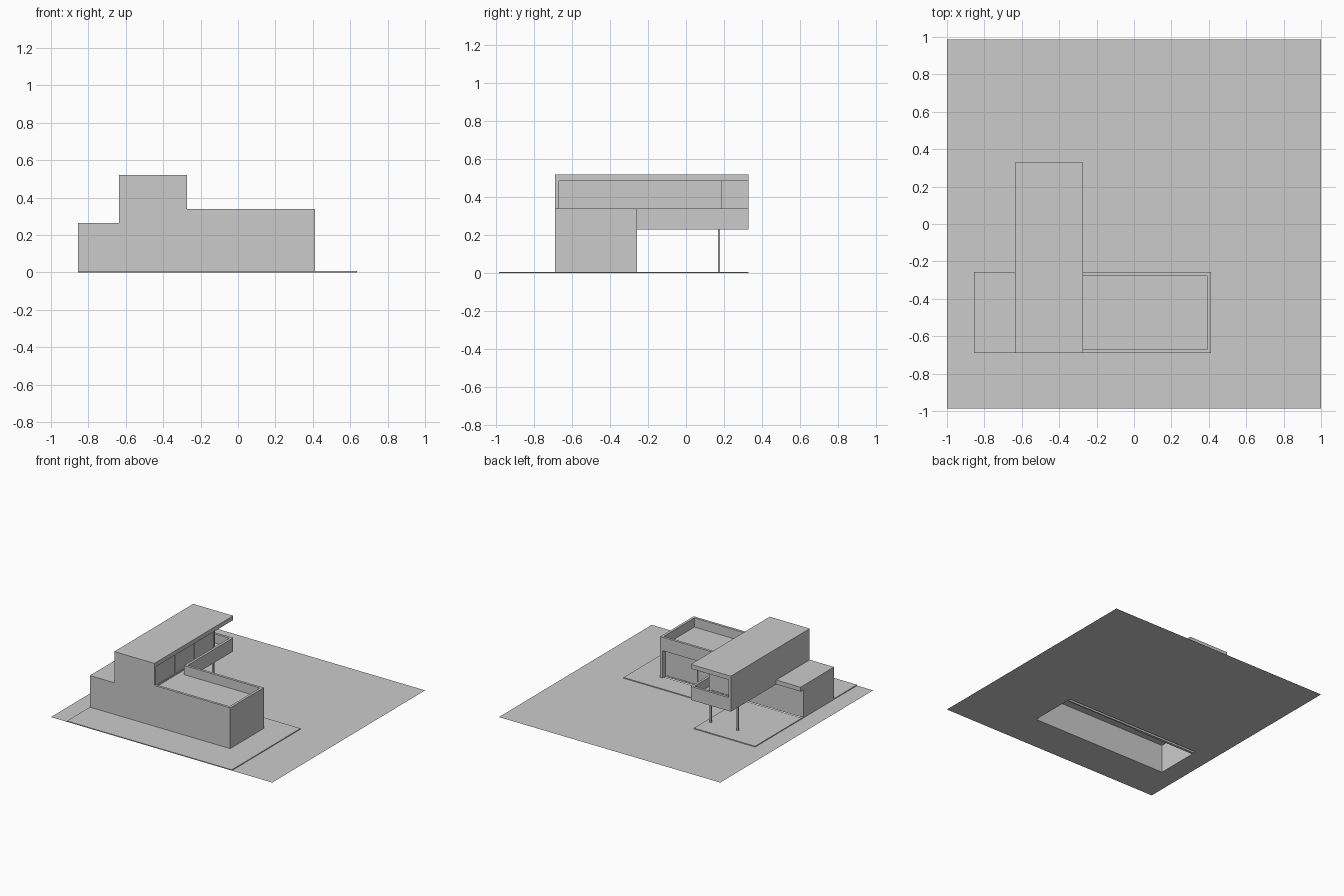
import bpy, bmesh

if "Cube" in bpy.data.objects:
    bpy.data.objects.remove(bpy.data.objects["Cube"])

T = 0.02                      # wall thickness
X0, X1 = -0.855, 0.413        # ground floor extents
Y0, Y1 = -0.69, -0.257
UX0, UX1, UY1 = -0.635, -0.273, 0.328   # upper floor extents
SLAB0, SLAB1, RAIL, ROOF0, ROOF1 = 0.23, 0.265, 0.34, 0.485, 0.52


def add(name, bm):
    bmesh.ops.recalc_face_normals(bm, faces=bm.faces)
    me = bpy.data.meshes.new(name)
    bm.to_mesh(me)
    bm.free()
    ob = bpy.data.objects.new(name, me)
    bpy.context.collection.objects.link(ob)
    return ob


def prism(name, outline, z0, z1):
    bm = bmesh.new()
    face = bm.faces.new([bm.verts.new((x, y, z0)) for x, y in outline])
    ext = bmesh.ops.extrude_face_region(bm, geom=[face], use_keep_orig=True)
    top = [v for v in ext["geom"] if isinstance(v, bmesh.types.BMVert)]
    bmesh.ops.translate(bm, verts=top, vec=(0, 0, z1 - z0))
    return add(name, bm)


def rect(x0, x1, y0, y1):
    return [(x0, y0), (x1, y0), (x1, y1), (x0, y1)]


def box(name, x0, x1, y0, y1, z0, z1):
    return prism(name, rect(x0, x1, y0, y1), z0, z1)


def glazing(name, axis, fixed, stops, z0, z1, f=0.012):
    """Thin pane with top and bottom rails and a mullion at each stop."""
    def part(n, a, b, d, za, zb):
        if axis == 'x':
            box(n, a, b, fixed - d, fixed + d, za, zb)
        else:
            box(n, fixed - d, fixed + d, a, b, za, zb)
    a, b = stops[0], stops[-1]
    part(name + "_pane", a, b, 0.002, z0, z1)
    part(name + "_bottom_rail", a, b, f / 2, z0, z0 + f)
    part(name + "_top_rail", a, b, f / 2, z1 - f, z1)
    for i, s in enumerate(stops):
        part(f"{name}_mullion_{i}", s - f / 2, s + f / 2, f / 2, z0, z1)


# site plane, open beneath the house
hole = rect(X0 + T, X1 - T, Y0 + T, Y1 - T)
bm = bmesh.new()
o = [bm.verts.new((x, y, 0)) for x, y in rect(-1, 1, -0.986, 0.986)]
n = [bm.verts.new((x, y, 0)) for x, y in hole]
for i in range(4):
    j = (i + 1) % 4
    bm.faces.new((o[i], o[j], n[j], n[i]))
site = add("site", bm)
if site.data.polygons[0].normal.z < 0:
    site.data.flip_normals()

# paving around the house
paving = prism("paving", [(X0, -0.986), (0.635, -0.986), (0.635, -0.10),
                          (-0.30, -0.10), (-0.30, UY1), (X0, UY1)], 0, 0.007)
cutter = prism("paving_cutter", hole, -0.1, 0.1)
cutter.hide_render = True
mod = paving.modifiers.new("opening", 'BOOLEAN')
mod.operation = 'DIFFERENCE'
mod.object = cutter
mod.solver = 'EXACT'
bpy.context.view_layer.objects.active = paving
bpy.ops.object.modifier_apply(modifier=mod.name)
bpy.data.objects.remove(cutter)

# ground floor walls
GY = Y1 - 0.04                # recessed rear wall line
box("front_wall", X0, X1, Y0, Y0 + T, 0, SLAB0)
box("left_wall", X0, X0 + T, Y0 + T, GY, 0, SLAB0)
box("right_wall", X1 - T, X1, Y0 + T, Y1, 0, SLAB0)
box("rear_wall", X0 + T, UX1, GY - T, GY, 0, SLAB0)
glazing("ground_window", 'x', GY - 0.006,
        [UX1, -0.17, 0.11, X1 - T - 0.006], 0, SLAB0)

# floor slab carrying the upper level and balcony
prism("floor_slab", [(X0, Y0), (X1, Y0), (X1, Y1), (UX1, Y1), (UX1, UY1),
                     (UX0, UY1), (UX0, Y1), (X0, Y1)], SLAB0, SLAB1)

# continuous terrace and balcony parapet
prism("parapet", [(UX1, Y0), (X1, Y0), (X1, Y1), (UX1, Y1), (UX1, UY1),
                  (UX0 + T, UY1), (UX0 + T, UY1 - T), (UX1 - T, UY1 - T),
                  (UX1 - T, Y1 - T), (X1 - T, Y1 - T), (X1 - T, Y0 + T),
                  (UX1, Y0 + T)], SLAB1, RAIL)

# upper floor shell
box("upper_front_wall", UX0, UX1, Y0, Y0 + T, SLAB1, ROOF0)
box("upper_left_wall", UX0, UX0 + T, Y0 + T, UY1, SLAB1, ROOF0)
box("upper_roof", UX0, UX1, Y0, UY1, ROOF0, ROOF1)

# recessed upper glazing
GX, GB = -0.345, 0.18
glazing("upper_side_window", 'y', GX,
        [Y0 + T + 0.006, -0.58, -0.325, -0.07, GB], SLAB1, ROOF0)
glazing("upper_rear_window", 'x', GB, [UX0 + T + 0.006, -0.48, GX], SLAB1, ROOF0)

# columns under the balcony
for i, x in enumerate((-0.59, GX)):
    box(f"column_{i}", x - 0.006, x + 0.006, 0.168, 0.18, 0, SLAB0)
